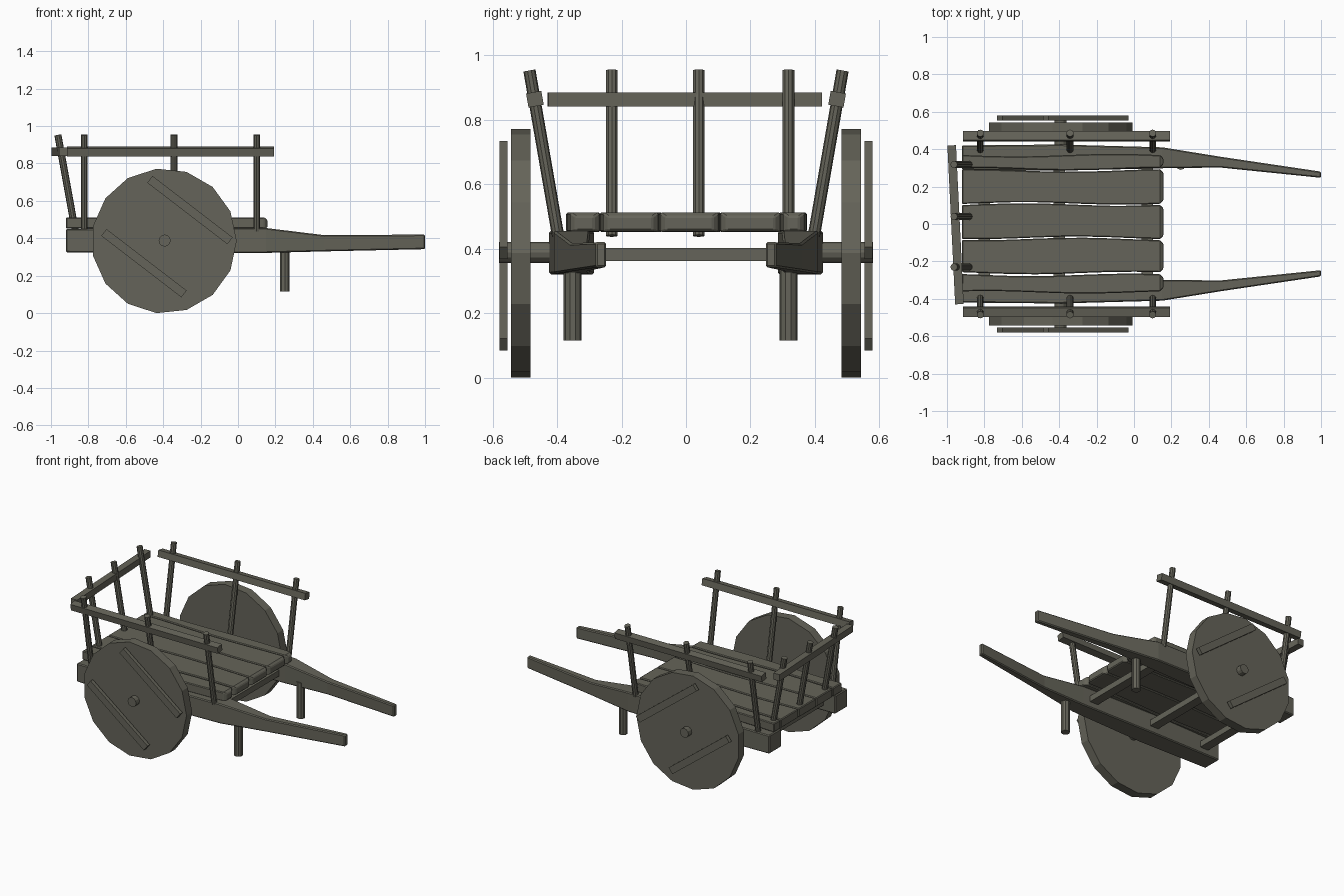
import bpy, bmesh, math
from mathutils import Vector, Matrix

if "Cube" in bpy.data.objects:
    bpy.data.objects.remove(bpy.data.objects["Cube"])

wood = bpy.data.materials.new("weathered wood")
wood.diffuse_color = (0.13, 0.127, 0.10, 1)
wood.use_nodes = True
wood.node_tree.nodes["Principled BSDF"].inputs["Base Color"].default_value = wood.diffuse_color


def finish(name, bm):
    bmesh.ops.recalc_face_normals(bm, faces=bm.faces)
    me = bpy.data.meshes.new(name)
    bm.to_mesh(me)
    bm.free()
    me.materials.append(wood)
    ob = bpy.data.objects.new(name, me)
    bpy.context.collection.objects.link(ob)
    return ob


def box(name, centre, size, rot=(0, 'X')):
    bm = bmesh.new()
    bmesh.ops.create_cube(bm, size=1)
    bm.transform(Matrix.Translation(centre) @ Matrix.Rotation(rot[0], 4, rot[1])
                 @ Matrix.Diagonal((*size, 1)))
    return finish(name, bm)


def rod(name, a, b, r, sides=10):
    a, b = Vector(a), Vector(b)
    bm = bmesh.new()
    bmesh.ops.create_cone(bm, cap_ends=True, segments=sides, radius1=r, radius2=r,
                          depth=(b - a).length)
    bm.transform(Matrix.Translation((a + b) / 2)
                 @ (b - a).to_track_quat('Z', 'Y').to_matrix().to_4x4())
    return finish(name, bm)


def loft(name, sections, bevel=0.0):
    """sections: (x, y0, y1, z0, z1) rectangles joined along x"""
    bm = bmesh.new()
    rings = [[bm.verts.new((x, y, z)) for y, z in ((a, c), (b, c), (b, d), (a, d))]
             for x, a, b, c, d in sections]
    for p, q in zip(rings, rings[1:]):
        for i in range(4):
            j = (i + 1) % 4
            bm.faces.new((p[i], p[j], q[j], q[i]))
    bm.faces.new(rings[0])
    bm.faces.new(rings[-1])
    ob = finish(name, bm)
    if bevel:
        m = ob.modifiers.new("worn edges", 'BEVEL')
        m.width, m.segments, m.limit_method = bevel, 1, 'ANGLE'
        m.angle_limit = math.radians(40)
    return ob


# floor planks with wavy edges and worn front corners
for n, (y0, y1) in enumerate([(-.365, -.272), (-.262, -.08), (-.074, .104),
                              (.11, .286), (.294, .368)]):
    secs = []
    for i in range(9):
        x = -.92 + 1.06 * i / 8
        w0 = .007 * math.sin(x * 6 + n * 1.7)
        w1 = .007 * math.sin(x * 6 + (n + 1) * 1.7)
        secs.append((x, y0 + w0, y1 + w1, .452, .512))
    x, a, b, c, d = secs[-1]
    secs.append((.157, a + .018, b - .018, c + .004, d - .012))
    loft(f"floor_plank_{n}", secs, .005)

# cross bars under the floor
for x in (-.80, -.40, .07):
    box("cross_bar", (x, 0, .382), (.062, .64, .04))

for s, side in ((-1, "near"), (1, "far")):
    # pulling shaft, thick under the bed and tapering forward
    loft(f"{side}_shaft", [(x, s * o, s * i, zb, zt) for x, o, i, zb, zt in (
        (-.92, .42, .29, .325, .45), (-.4, .425, .285, .32, .455),
        (.15, .41, .298, .322, .455), (.46, .36, .302, .33, .417),
        (1.0, .28, .247, .342, .42))], .006)
    # prop leg
    y = -.352 if s < 0 else .318
    rod(f"{side}_prop_leg", (.25, y, .115), (.25, y, .36), .028)
    # axle stub
    rod(f"{side}_axle", (-.392, s * .38, .388), (-.392, s * .58, .388), .032, 12)

    # disc wheel, 15 sided
    bm = bmesh.new()
    ring = [Vector((.388 * math.cos(k * math.tau / 15), 0, .388 * math.sin(k * math.tau / 15)))
            for k in range(15)]
    c = Vector((-.395, 0, .386))
    lo = [bm.verts.new(c + p + Vector((0, s * .482, 0))) for p in ring]
    hi = [bm.verts.new(c + p + Vector((0, s * .543, 0))) for p in ring]
    bm.faces.new(lo)
    bm.faces.new(hi)
    for k in range(15):
        j = (k + 1) % 15
        bm.faces.new((lo[k], lo[j], hi[j], hi[k]))
    finish(f"{side}_wheel", bm)
    # slanted battens on the wheel
    for x, z in ((-.257, .551), (-.503, .267)):
        box(f"{side}_wheel_batten", (x, s * .567, z), (.54, .025, .046),
            (math.radians(37.5), 'Y'))

    # leaning side posts and rail
    for x in (-.822, -.342, .1):
        rod(f"{side}_side_post", (x, s * .397, .44), (x, s * .486, .953), .019)
    box(f"{side}_side_rail", (-.361, s * .469, .864), (1.106, .048, .044),
        (-s * math.radians(10), 'X'))

# leaning back posts and slightly askew back rail
for y in (-.23, .04, .318):
    rod("back_post", (-.87, y, .44), (-.963, y, .953), .019)
box("back_rail", (-.954, -.004, .863), (.046, .85, .044), (math.radians(2.8), 'Z'))
